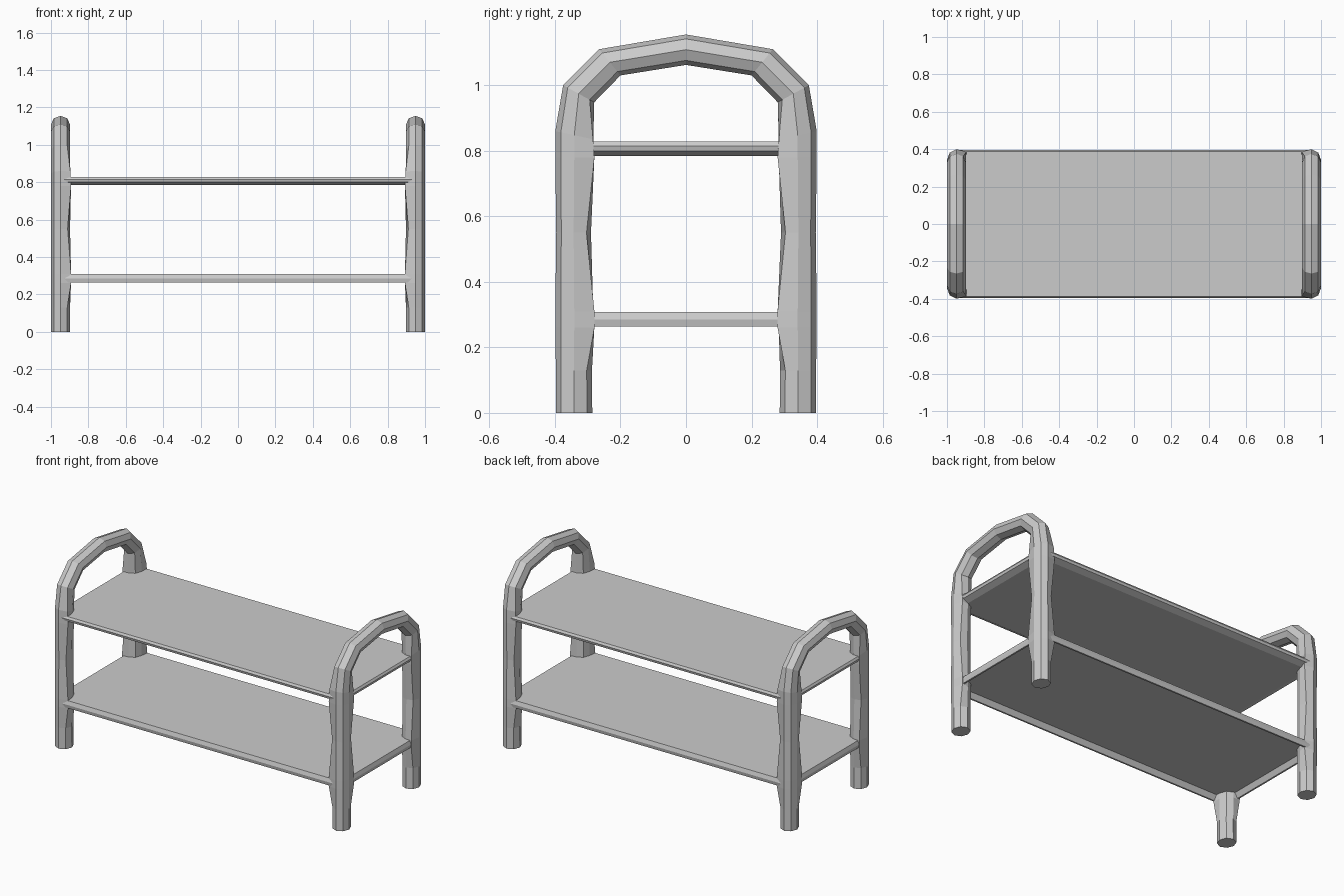
import bpy, bmesh, math

if "Cube" in bpy.data.objects:
    bpy.data.objects.remove(bpy.data.objects["Cube"])


def finish(bm, name):
    bmesh.ops.recalc_face_normals(bm, faces=bm.faces)
    me = bpy.data.meshes.new(name)
    bm.to_mesh(me)
    bm.free()
    ob = bpy.data.objects.new(name, me)
    bpy.context.collection.objects.link(ob)


# join a list of vertex rings into a closed skin
def loft(name, points):
    bm = bmesh.new()
    rings = [[bm.verts.new(p) for p in ring] for ring in points]
    for r, s in zip(rings, rings[1:]):
        for k in range(8):
            j = (k + 1) % 8
            bm.faces.new((r[k], r[j], s[j], s[k]))
    bm.faces.new(rings[0])
    bm.faces.new(rings[-1])
    finish(bm, name)


# half of the hoop: outer (y, z), inner (y, z), flare where a shelf joins
HALF = [
    (-.397, 0, -.286, 0, 0),
    (-.397, .13, -.287, .13, 0),
    (-.399, .26, -.283, .26, 1),
    (-.399, .31, -.283, .31, 1),
    (-.396, .55, -.290, .55, .1),
    (-.399, .78, -.283, .78, 1),
    (-.399, .86, -.283, .835, .8),
    (-.375, 1.0, -.28, .948, 0),
    (-.265, 1.11, -.2, 1.03, 0),
]
TOP = (0, 1.155, 0, 1.062, 0)
SECTIONS = HALF + [TOP] + [(-a, b, -c, d, f) for a, b, c, d, f in reversed(HALF)]


# end hoop: octagonal tube whose corners spread along the shelf edges
def hoop(name, side):
    points = []
    for oy, oz, iy, iz, flare in SECTIONS:
        ring = []
        for k in range(8):
            a = math.tau * k / 8
            u, v = math.cos(a), math.sin(a)   # u: sideways, v: outward
            if k == 3:
                u, v = u - .4 * flare, v + .1 * flare
            if k == 7:
                u, v = u + .1 * flare, v - .35 * flare
            ring.append((side * (.949 + .051 * u),
                         (oy + iy) / 2 + v * (oy - iy) / 2,
                         (oz + iz) / 2 + v * (oz - iz) / 2))
        points.append(ring)
    loft(name, points)


# shelf: clipped rectangle lofted through (inset, z) steps
def shelf(name, steps):
    points = []
    for inset, z in steps:
        x, y, c = .988 - inset, .395 - inset, .035
        points.append([(x - c, -y, z), (x, c - y, z), (x, y - c, z), (x - c, y, z),
                       (c - x, y, z), (-x, y - c, z), (-x, c - y, z), (c - x, -y, z)])
    loft(name, points)


hoop("right_end_frame", 1)
hoop("left_end_frame", -1)
# lower shelf has a shallow hollow underside, upper one a sloped lower edge
shelf("lower_shelf", [(.03, .295), (.014, .264), (.004, .264), (0, .285), (.008, .308)])
shelf("upper_shelf", [(.04, .784), (.004, .80), (0, .815), (.008, .828)])
